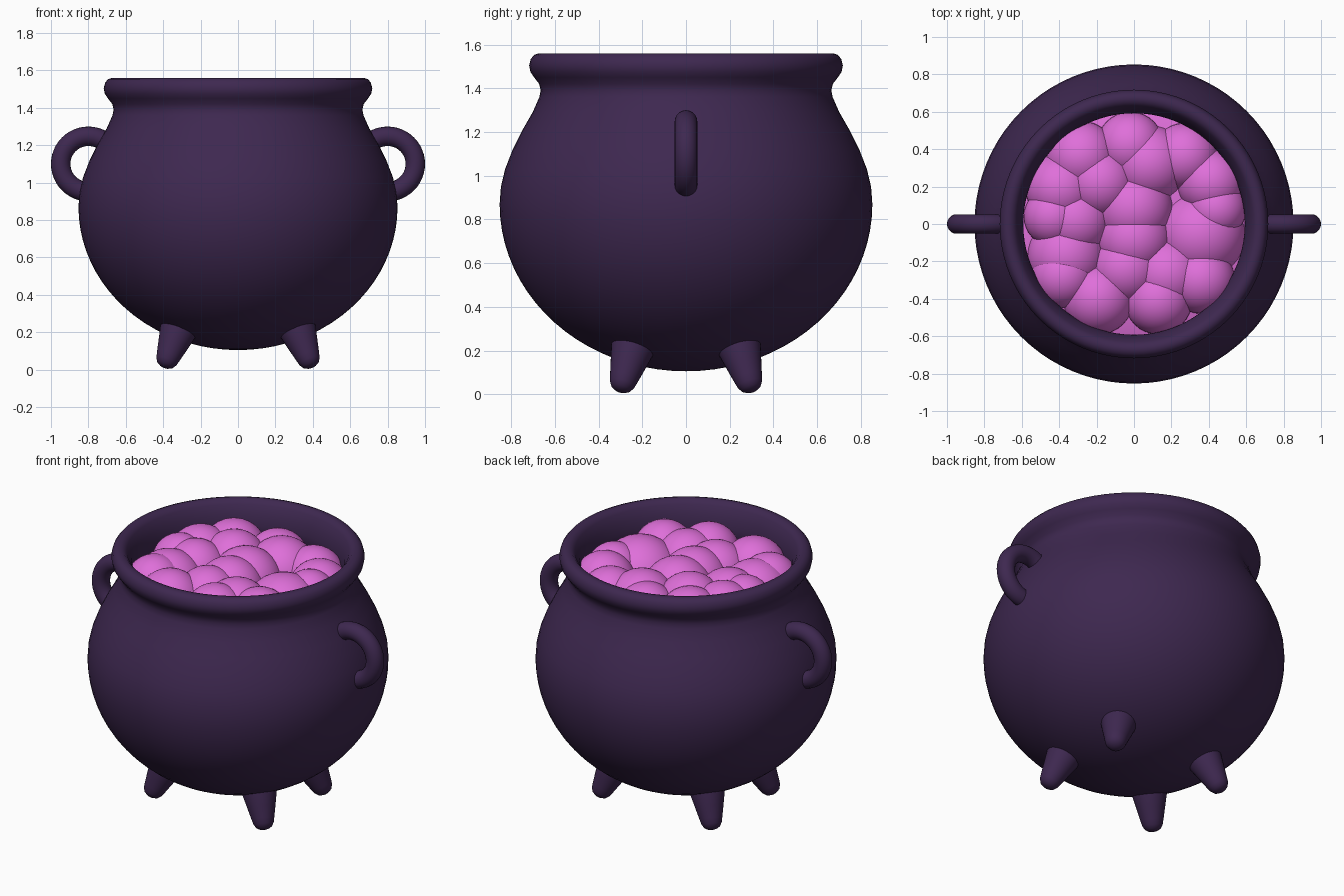
import bpy, bmesh, math, random
from mathutils import Vector

if "Cube" in bpy.data.objects:
    bpy.data.objects.remove(bpy.data.objects["Cube"])

random.seed(4)


def material(name, color):
    m = bpy.data.materials.new(name)
    m.diffuse_color = (*color, 1)
    m.use_nodes = True
    m.node_tree.nodes["Principled BSDF"].inputs["Base Color"].default_value = m.diffuse_color
    return m


iron = material("dark_iron", (0.048, 0.021, 0.08))
potion = material("pink_potion", (0.74, 0.16, 0.70))


def finish(obj, mat):
    obj.data.materials.clear()
    obj.data.materials.append(mat)
    obj.data.polygons.foreach_set("use_smooth", [True] * len(obj.data.polygons))
    return obj


def lathe(name, profile, mat, steps=64):
    """Revolve (radius, height) points around z."""
    bm = bmesh.new()
    verts = [bm.verts.new((r, 0, z)) for r, z in profile]
    edges = [bm.edges.new(p) for p in zip(verts, verts[1:])]
    bmesh.ops.spin(bm, geom=verts + edges, cent=(0, 0, 0), axis=(0, 0, 1),
                   angle=math.tau, steps=steps, use_merge=False)
    bmesh.ops.remove_doubles(bm, verts=bm.verts, dist=1e-4)
    bmesh.ops.recalc_face_normals(bm, faces=bm.faces)
    mesh = bpy.data.meshes.new(name)
    bm.to_mesh(mesh)
    bm.free()
    obj = bpy.data.objects.new(name, mesh)
    bpy.context.collection.objects.link(obj)
    return finish(obj, mat)


def bowl(radius, depth, n=20):
    """Quarter ellipse from the bottom pole to the belly at z = 0.87."""
    return [(radius * math.sin(i / n * math.pi / 2),
             0.87 - depth * math.cos(i / n * math.pi / 2)) for i in range(n + 1)]


# Pot: outer bowl, shoulder, rolled lip, then the inner wall back down
outer = bowl(0.853, 0.765)
shoulder = [(0.847, 0.95), (0.828, 1.03), (0.793, 1.12), (0.748, 1.21),
            (0.702, 1.29), (0.671, 1.36), (0.665, 1.39), (0.672, 1.42)]
lip = [(0.695, 1.45), (0.712, 1.475), (0.718, 1.505), (0.71, 1.535),
       (0.695, 1.553), (0.675, 1.56), (0.65, 1.557), (0.63, 1.535)]
inside = [(0.605, 1.48), (0.593, 1.42), (0.592, 1.38), (0.605, 1.33),
          (0.66, 1.22), (0.72, 1.1), (0.765, 0.98)]
lathe("pot", outer + shoulder + lip + inside + bowl(0.78, 0.69)[::-1], iron, 80)

# Side handles: rings sunk into the pot wall
for side, label in ((-1, "left"), (1, "right")):
    bpy.ops.mesh.primitive_torus_add(
        location=(side * 0.8, 0, 1.1), rotation=(math.pi / 2, 0, 0),
        major_radius=0.148, minor_radius=0.052,
        major_segments=48, minor_segments=20)
    handle = bpy.context.object
    handle.name = label + "_handle"
    finish(handle, iron)

# Feet: blunt cones splayed outwards
foot = [(0, 0), (0.025, 0.004), (0.045, 0.016), (0.058, 0.038),
        (0.066, 0.07), (0.082, 0.14), (0.098, 0.21), (0.104, 0.26), (0, 0.27)]
for sx, xl in ((-1, "left"), (1, "right")):
    for sy, yl in ((-1, "front"), (1, "back")):
        leg = lathe(f"{yl}_{xl}_foot", foot, iron, 32)
        leg.location = (sx * 0.395, sy * 0.302, 0.012)
        axis = Vector((-sx * 0.38, -sy * 0.29, 1))
        leg.rotation_euler = axis.to_track_quat('Z', 'Y').to_euler()

# Potion surface beneath the bubbles
lathe("potion_surface", [(0, 1.36), (0.5, 1.34), (0.6, 1.31)], potion)

# Bubbles: overlapping balls (x, y, radius)
bubbles = [
    (0.0, 0.08, 0.21), (0.36, -0.06, 0.24), (0.08, 0.32, 0.21), (-0.02, 0.42, 0.18),
    (0.27, 0.36, 0.18), (0.41, 0.22, 0.18), (-0.28, 0.36, 0.19), (-0.39, 0.19, 0.19),
    (-0.18, 0.22, 0.19), (-0.31, 0.02, 0.19), (-0.43, 0.04, 0.16), (-0.36, -0.17, 0.21),
    (0.0, -0.08, 0.20), (-0.04, -0.24, 0.19), (0.18, -0.27, 0.20), (-0.19, -0.40, 0.19),
    (-0.38, -0.28, 0.17), (0.13, -0.41, 0.18), (0.36, -0.30, 0.18), (0.44, 0.08, 0.16)]
for i, (x, y, r) in enumerate(bubbles):
    top = 1.53 - 0.12 * (x * x + y * y) + random.uniform(-0.015, 0.01)
    bpy.ops.mesh.primitive_uv_sphere_add(segments=32, ring_count=20, radius=r,
                                         location=(x, y, top - r))
    ball = bpy.context.object
    ball.name = f"bubble_{i + 1}"
    finish(ball, potion)
